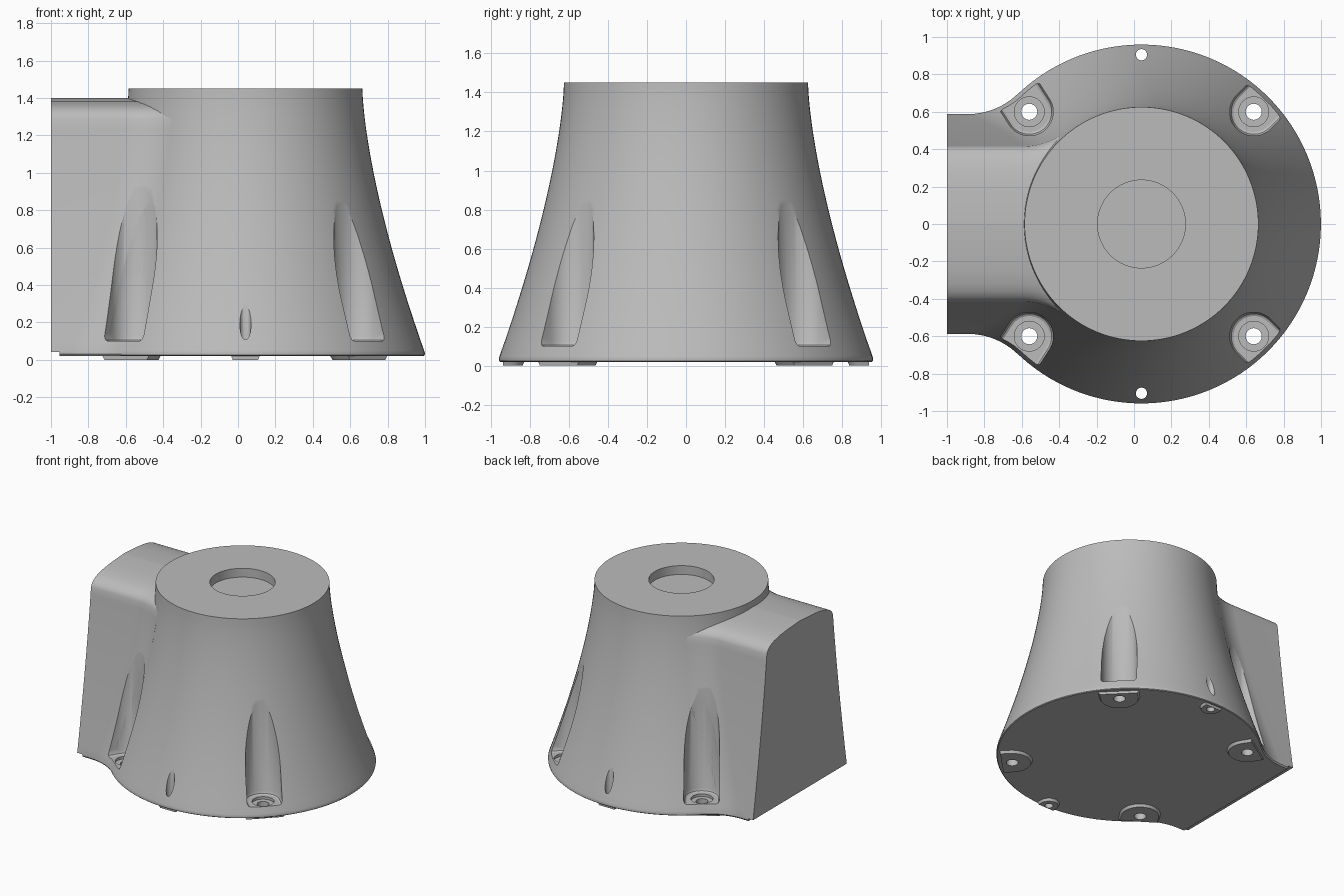
import bpy, bmesh
from math import sin, cos, pi, sqrt, atan2

if "Cube" in bpy.data.objects:
    bpy.data.objects.remove(bpy.data.objects["Cube"], do_unlink=True)

AXIS = 0.04          # x of the round body's axis
BLEND = 0.386        # fillet radius between body and side duct
TOP = 1.45

grey = bpy.data.materials.new("plain grey")
grey.use_nodes = True
colour = (0.5, 0.5, 0.5, 1)
grey.diffuse_color = colour
grey.node_tree.nodes["Principled BSDF"].inputs["Base Color"].default_value = colour


def loft(name, rings):
    """Skin equal-length rings of points and cap both ends."""
    bm = bmesh.new()
    rows = [[bm.verts.new(p) for p in ring] for ring in rings]
    n = len(rows[0])
    for low, high in zip(rows, rows[1:]):
        for i in range(n):
            j = (i + 1) % n
            bm.faces.new((low[i], low[j], high[j], high[i]))
    bm.faces.new(rows[0][::-1])
    bm.faces.new(rows[-1])
    bmesh.ops.remove_doubles(bm, verts=bm.verts, dist=1e-5)
    bmesh.ops.recalc_face_normals(bm, faces=bm.faces)
    mesh = bpy.data.meshes.new(name)
    bm.to_mesh(mesh)
    bm.free()
    mesh.materials.append(grey)
    obj = bpy.data.objects.new(name, mesh)
    bpy.context.collection.objects.link(obj)
    return obj


def circle(x, y, z, r, n=32):
    return [(x + r * cos(2 * pi * i / n), y + r * sin(2 * pi * i / n), z) for i in range(n)]


def slot(x, y, z, r, angle, reach, n=24):
    """Half circle whose straight sides run outward along angle."""
    pts = [(r * cos(a), r * sin(a)) for a in (pi / 2 + pi * i / n for i in range(n + 1))]
    pts += [(reach, -r), (reach, r)]
    c, s = cos(angle), sin(angle)
    return [(x + u * c - v * s, y + u * s + v * c, z) for u, v in pts]


def radius(z):
    return 0.625 + 0.33 * (max(TOP - z, 0) / 1.4) ** 1.5


def half_width(z):
    flared = 0.41 + (radius(z) - 0.63) * 0.55
    straight = 0.59 - 0.18 * min(z / 1.33, 1)
    return (flared + straight) / 2


def duct_ring(z, inset=0.0, end=-1.0, n=16):
    """Duct outline that blends tangentially into the round body."""
    r, w = radius(z), half_width(z)
    cx, cy = AXIS - sqrt((r + BLEND) ** 2 - (w + BLEND) ** 2), w + BLEND
    stop = atan2(-cy, AXIS - cx)
    side = [(end, w - inset)]
    for i in range(n + 1):
        a = -pi / 2 + (stop + pi / 2) * i / n
        side.append((cx + (BLEND + inset) * cos(a), cy + (BLEND + inset) * sin(a)))
    return [(x, y, z) for x, y in side] + [(x, -y, z) for x, y in side[::-1]]


# Flared round body with a rounded lower edge
levels = [0.05 + (TOP - 0.05) * i / 28 for i in range(29)]
rings = [circle(AXIS, 0, z, radius(z) - s, 128) for z, s in ((0.02, 0.014), (0.025, 0.006), (0.035, 0.001))]
body = loft("flared_body", rings + [circle(AXIS, 0, z, radius(z), 128) for z in levels])

# Side duct with a stepped foot and a crowned top
rings = [duct_ring(0.02, 0.012, -0.955), duct_ring(0.03, 0.002, -0.955), duct_ring(0.042, 0, -0.955)]
rings += [duct_ring(0.042 + 1.248 * i / 24) for i in range(25)]
crown = ((1.31, 0.006), (1.33, 0.02), (1.35, 0.05), (1.365, 0.09), (1.38, 0.16), (1.39, 0.25), (1.4, 0.4))
rings += [duct_ring(z, s) for z, s in crown]
duct = loft("side_duct", rings)

# Screw pockets, screw holes and the foot pads below them
pockets, holes, pads = [], [], []
for side in (-1, 1):
    for x, angle in ((-0.56, atan2(0.84, -0.54)), (0.64, pi / 4)):
        y, a = 0.6 * side, angle * side
        pockets.append(loft("pocket_cutter", [slot(x, y, z, r, a, 0.6) for z, r in
                       ((0.1, 0.108), (0.107, 0.12), (0.125, 0.128), (1.2, 0.128))]))
        pockets.append(loft("counterbore_cutter", [circle(x, y, z, 0.08) for z in (0.08, 0.14)]))
        holes.append(loft("screw_hole_cutter", [circle(x, y, z, 0.043) for z in (-0.1, 0.13)]))
        pads.append(loft("foot_pad", [slot(x, y, z, r, a, 0.075) for z, r in ((0, 0.135), (0.03, 0.152))]))
    y = 0.905 * side
    holes.append(loft("pin_hole_cutter", [circle(AXIS, y, z, 0.03) for z in (-0.1, 0.7)]))
    pads.append(loft("pin_pad", [slot(AXIS, y, z, r, side * pi / 2, 0.033) for z, r in ((0, 0.068), (0.03, 0.08))]))

# Shallow round recess in the top
recess = loft("recess_cutter", [circle(AXIS, 0, z, 0.235, 64) for z in (1.38, 1.6)])


def carve(obj, cutters):
    bpy.context.view_layer.objects.active = obj
    for cutter in cutters:
        mod = obj.modifiers.new("cut", 'BOOLEAN')
        mod.operation, mod.solver, mod.object = 'DIFFERENCE', 'EXACT', cutter
        bpy.ops.object.modifier_apply(modifier=mod.name)


carve(body, pockets + holes + [recess])
carve(duct, pockets + holes + [recess])
for pad in pads:
    carve(pad, holes)
for cutter in pockets + holes + [recess]:
    bpy.data.objects.remove(cutter, do_unlink=True)

# Smooth shading with crisp edges
bpy.ops.object.select_all(action='DESELECT')
for obj in [body, duct] + pads:
    obj.select_set(True)
bpy.context.view_layer.objects.active = body
bpy.ops.object.shade_smooth_by_angle(angle=pi / 6)
